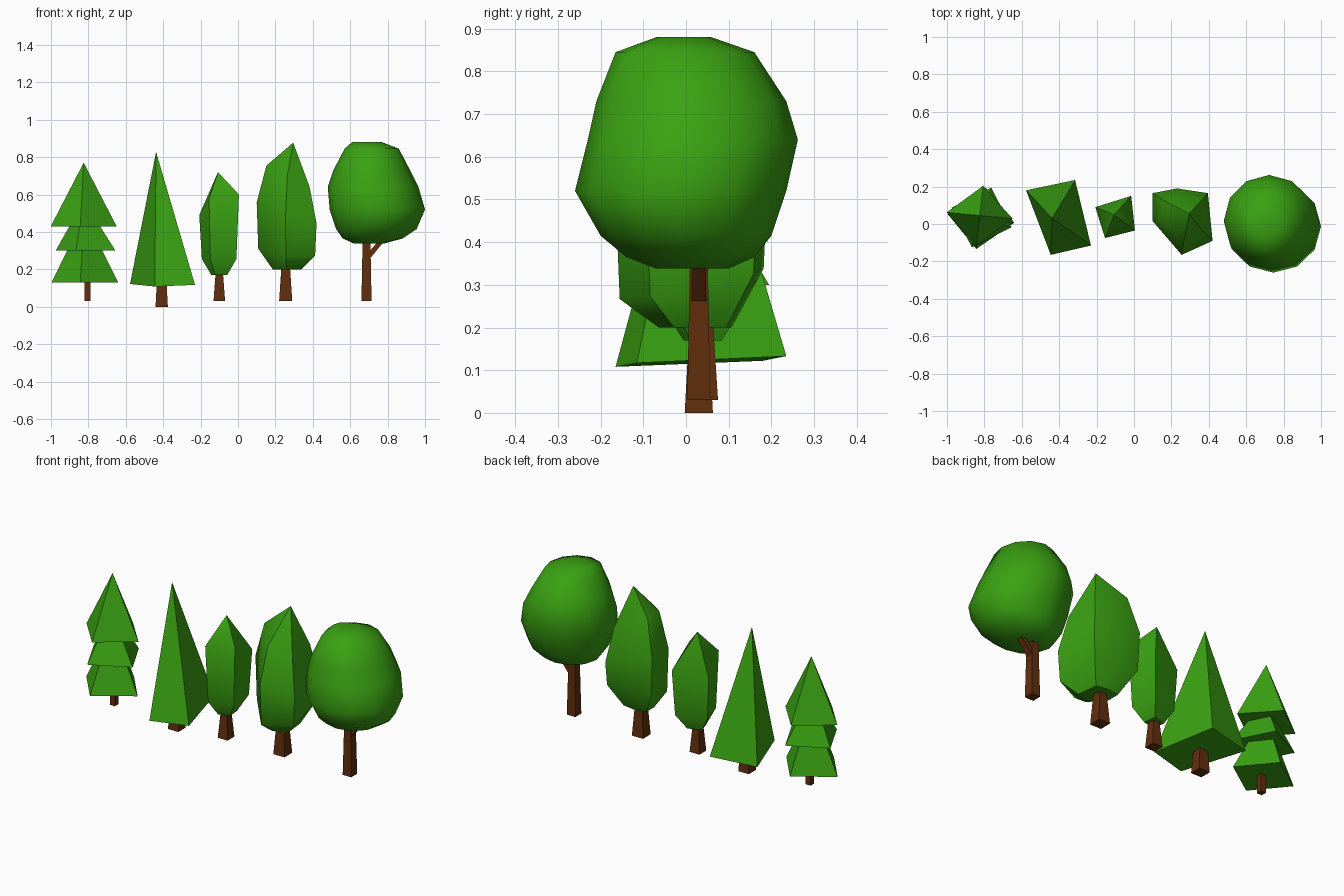
import bpy, bmesh, math

if "Cube" in bpy.data.objects:
    bpy.data.objects.remove(bpy.data.objects["Cube"])


def material(name, color):
    m = bpy.data.materials.new(name)
    m.diffuse_color = color
    m.use_nodes = True
    m.node_tree.nodes["Principled BSDF"].inputs["Base Color"].default_value = m.diffuse_color
    return m


GREEN = material("leaf_green", (0.042, 0.36, 0.006, 1))
BROWN = material("bark_brown", (0.12, 0.028, 0.004, 1))


def loft(name, rings, mat, apex=None, smooth=None):
    """Skin a stack of equal-length rings, closing the top flat or to a point."""
    bm = bmesh.new()
    vs = [[bm.verts.new(p) for p in r] for r in rings]
    n = len(vs[0])
    bm.faces.new(vs[0])
    for a, b in zip(vs, vs[1:]):
        for i in range(n):
            j = (i + 1) % n
            bm.faces.new((a[i], a[j], b[j], b[i]))
    if apex:
        tip = bm.verts.new(apex)
        for i in range(n):
            bm.faces.new((vs[-1][i], vs[-1][(i + 1) % n], tip))
    else:
        bm.faces.new(vs[-1])
    bmesh.ops.recalc_face_normals(bm, faces=bm.faces[:])
    me = bpy.data.meshes.new(name)
    bm.to_mesh(me)
    bm.free()
    me.materials.append(mat)
    ob = bpy.data.objects.new(name, me)
    bpy.context.collection.objects.link(ob)
    if smooth:
        bpy.ops.object.select_all(action='DESELECT')
        ob.select_set(True)
        bpy.context.view_layer.objects.active = ob
        bpy.ops.object.shade_smooth_by_angle(angle=math.radians(smooth))
    return ob


def polygon(x, y, z, rx, ry, deg=45, n=4):
    angles = [math.radians(deg + 360 / n * k) for k in range(n)]
    return [(x + rx * math.cos(a), y + ry * math.sin(a), z) for a in angles]


def trunk(name, x, y, z0, z1, w0, w1):
    k = math.sqrt(2)
    loft(name, [polygon(x, y, z0, w0 * k, w0 * k), polygon(x, y, z1, w1 * k, w1 * k)], BROWN)


def scaled_ring(outline, centre, s, z, tx=0.0, ty=0.0):
    """Scale a plan outline about a centre and tilt it by slopes tx, ty."""
    cx, cy = centre
    return [(cx + (x - cx) * s, cy + (y - cy) * s, z + tx * (x - cx) + ty * (y - cy))
            for x, y in outline]


# Tree 1: three stacked square tiers, each turned a little
trunk("tiered_trunk", -0.805, 0.03, 0.03, 0.16, 0.016, 0.016)
loft("tier_bottom", [polygon(-0.818, 0.03, 0.13, 0.18, 0.165, -8),
                     polygon(-0.82, 0.035, 0.31, 0.09, 0.085, -8)], GREEN)
loft("tier_middle", [polygon(-0.815, 0.035, 0.30, 0.168, 0.168, -18),
                     polygon(-0.82, 0.035, 0.44, 0.08, 0.08, -18)], GREEN)
loft("tier_top", [polygon(-0.825, 0.045, 0.43, 0.177, 0.16, -6)], GREEN,
     apex=(-0.825, 0.045, 0.77))

# Tree 2: tall four-sided pyramid
trunk("pyramid_trunk", -0.408, 0.03, 0, 0.15, 0.033, 0.025)
loft("pyramid_crown", [[(-0.445, -0.165, 0.108), (-0.23, -0.115, 0.117),
                        (-0.315, 0.235, 0.133), (-0.577, 0.18, 0.122)]],
     GREEN, apex=(-0.438, 0.03, 0.828))

# Tree 3: slim bud-shaped crown
trunk("slim_trunk", -0.10, 0.035, 0.03, 0.19, 0.031, 0.019)
slim = [(-0.155, -0.075), (0.005, -0.035), (-0.015, 0.15), (-0.207, 0.09)]
mid = (-0.10, 0.04)
loft("slim_crown", [scaled_ring(slim, mid, 0.4, 0.17),
                    scaled_ring(slim, mid, 0.87, 0.255),
                    scaled_ring(slim, mid, 1.0, 0.54, 0.25, -0.45)],
     GREEN, apex=(-0.107, 0.05, 0.72), smooth=50)

# Tree 4: broader bud-shaped crown
trunk("bud_trunk", 0.255, 0.04, 0.03, 0.23, 0.035, 0.022)
bud = [(0.255, -0.165), (0.42, -0.09), (0.395, 0.165), (0.23, 0.19), (0.10, 0.165), (0.10, 0.015)]
mid = (0.265, 0.03)
loft("bud_crown", [scaled_ring(bud, mid, 0.48, 0.20),
                   scaled_ring(bud, mid, 0.95, 0.305, -0.05, 0.2),
                   scaled_ring(bud, mid, 1.0, 0.50, -0.35),
                   scaled_ring(bud, (0.285, 0.04), 0.72, 0.69, -0.35)],
     GREEN, apex=(0.295, 0.055, 0.877), smooth=50)

# Tree 5: trunk with side branch, lumpy round crown
trunk("round_trunk", 0.687, 0.03, 0.03, 0.40, 0.027, 0.02)
loft("round_branch", [polygon(0.69, 0.03, 0.26, 0.025, 0.025),
                      polygon(0.79, 0.03, 0.38, 0.022, 0.022)], BROWN)
# Crown rings: z, x min, x max, y min, y max
profile = [(0.338, 0.62, 0.78, -0.07, 0.10),
           (0.365, 0.56, 0.88, -0.14, 0.16),
           (0.415, 0.525, 0.955, -0.20, 0.20),
           (0.52, 0.49, 1.00, -0.26, 0.235),
           (0.64, 0.48, 0.965, -0.23, 0.262),
           (0.73, 0.51, 0.92, -0.21, 0.235),
           (0.845, 0.57, 0.86, -0.165, 0.16),
           (0.88, 0.61, 0.77, -0.07, 0.06)]
loft("round_crown", [polygon((a + b) / 2, (c + d) / 2, z, (b - a) / 2, (d - c) / 2, 0, 12)
                     for z, a, b, c, d in profile], GREEN, smooth=50)
